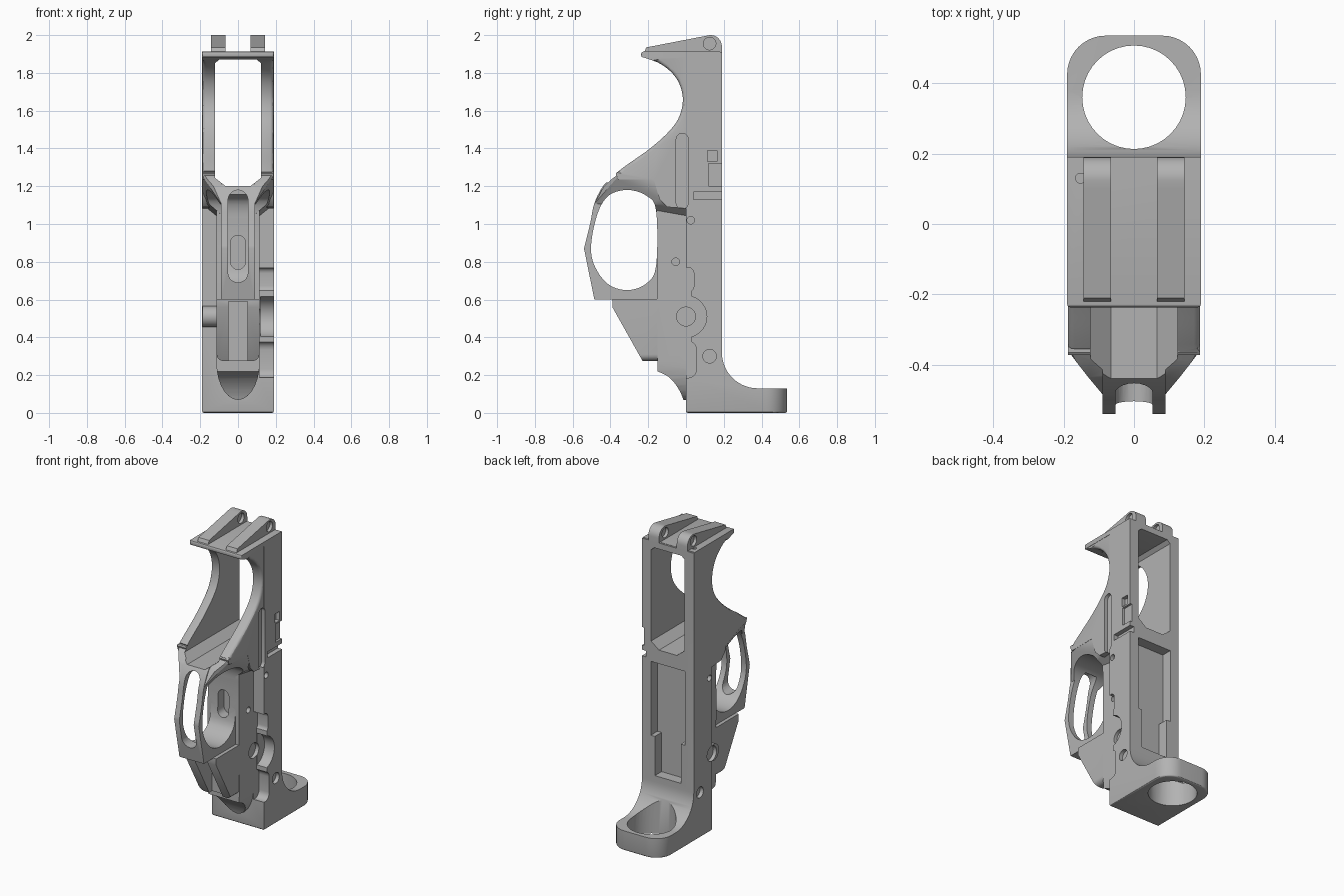
import bpy, bmesh, math
from mathutils import Vector

if "Cube" in bpy.data.objects:
    bpy.data.objects.remove(bpy.data.objects["Cube"])

grey = bpy.data.materials.new("satin grey")
grey.use_nodes = True
colour = (0.45, 0.45, 0.45, 1)
grey.diffuse_color = colour
grey.node_tree.nodes["Principled BSDF"].inputs["Base Color"].default_value = colour


def finish(name, bm):
    bmesh.ops.recalc_face_normals(bm, faces=bm.faces)
    mesh = bpy.data.meshes.new(name)
    bm.to_mesh(mesh)
    bm.free()
    mesh.materials.append(grey)
    obj = bpy.data.objects.new(name, mesh)
    bpy.context.collection.objects.link(obj)
    return obj


def prism(name, profile, x0, x1):
    """Side profile of (y, z) points extruded across x."""
    bm = bmesh.new()
    face = bm.faces.new([bm.verts.new((x0, y, z)) for y, z in profile])
    new = bmesh.ops.extrude_face_region(bm, geom=[face])["geom"]
    bmesh.ops.translate(bm, vec=(x1 - x0, 0, 0),
                        verts=[v for v in new if isinstance(v, bmesh.types.BMVert)])
    return finish(name, bm)


def soften(obj, rule, offset, segments=3):
    """Round the edges whose two end points both pass the rule."""
    bm = bmesh.new()
    bm.from_mesh(obj.data)
    edges = [e for e in bm.edges if rule(e.verts[0].co, e.verts[1].co)]
    bmesh.ops.bevel(bm, geom=edges, offset=offset, segments=segments,
                    profile=0.5, affect='EDGES')
    bm.to_mesh(obj.data)
    bm.free()


def box(name, x0, x1, y0, y1, z0, z1):
    return prism(name, [(y0, z0), (y1, z0), (y1, z1), (y0, z1)], x0, x1)


def hull(name, points):
    bm = bmesh.new()
    for p in points:
        bm.verts.new(p)
    bmesh.ops.convex_hull(bm, input=bm.verts)
    return finish(name, bm)


def rod(name, centre, radius, length, axis):
    bm = bmesh.new()
    turn = Vector(axis).to_track_quat('Z', 'Y').to_matrix().to_4x4()
    turn.translation = centre
    bmesh.ops.create_cone(bm, cap_ends=True, segments=40, radius1=radius,
                          radius2=radius, depth=length, matrix=turn)
    return finish(name, bm)


def arc(cy, cz, r, start, end, n=14):
    angles = [math.radians(start + (end - start) * i / n) for i in range(n + 1)]
    return [(cy + r * math.cos(a), cz + r * math.sin(a)) for a in angles]


def smooth(points, closed=False, steps=5):
    """Curve running through the given points."""
    n = len(points)
    pick = (lambda i: points[i % n]) if closed else (lambda i: points[min(max(i, 0), n - 1)])
    out = []
    for i in range(n if closed else n - 1):
        a, b, c, d = [Vector(pick(i + k)) for k in (-1, 0, 1, 2)]
        for s in range(steps):
            t = s / steps
            out.append(tuple(0.5 * (2 * b + (c - a) * t + (2 * a - 5 * b + 4 * c - d) * t ** 2
                                    + (3 * b - a - 3 * c + d) * t ** 3)))
    return out if closed else out + [points[-1]]


def capsule(c, z0, z1, r):
    return arc(c, z1 - r, r, 0, 180, 10) + arc(c, z0 + r, r, 180, 360, 10)


def front_shape(name, outline, y0, y1):
    """Convex front outline of (x, z) points running along y."""
    return hull(name, [(x, y, z) for y in (y0, y1) for x, z in outline])


def combine(base, tool, operation):
    mod = base.modifiers.new("combine", 'BOOLEAN')
    mod.operation, mod.object, mod.solver = operation, tool, 'EXACT'
    graph = bpy.context.evaluated_depsgraph_get()
    mesh = bpy.data.meshes.new_from_object(base.evaluated_get(graph))
    base.modifiers.clear()
    base.data = mesh
    bpy.data.objects.remove(tool)


# Rear spine with the rounded foot
body = prism("main_body", [(0, 0), (0.535, 0), (0.535, 0.13)]
             + arc(0.38, 0.32, 0.19, 270, 180) + [(0.19, 1.91), (0, 1.91)], -0.19, 0.19)
soften(body, lambda a, b: min(a.y, b.y) > 0.53 and abs(a.x - b.x) < 0.001, 0.11, 10)
soften(body, lambda a, b: max(a.z, b.z) < 0.001, 0.01)

# Front housing with its concave, softened front edge
sweep = smooth([(-0.235, 1.885), (-0.13, 1.845), (-0.05, 1.77), (-0.017, 1.67),
                (-0.035, 1.57), (-0.09, 1.49), (-0.19, 1.4), (-0.31, 1.315), (-0.372, 1.268)])
housing = prism("housing", [(0.03, 1.905), (-0.225, 1.905)] + sweep
                + [(-0.36, 1.235), (-0.17, 1.235), (-0.14, 1.13), (-0.1, 1.09), (0.03, 1.08)],
                -0.188, 0.188)
soften(housing, lambda a, b: abs(a.x - b.x) < 0.001 and max(a.y, b.y) < -0.01
       and 1.28 < min(a.z, b.z) and max(a.z, b.z) < 1.87, 0.018)

# Flare from the housing down into the narrow guard
flare = hull("flare", [(s * x, y, z) for s in (-1, 1) for x, y, z in (
    (0.187, -0.345, 1.275), (0.187, -0.36, 1.25), (0.187, 0.02, 1.25), (0.187, 0.02, 1.1),
    (0.165, -0.39, 1.24), (0.13, -0.435, 1.2), (0.09, -0.483, 1.11), (0.09, 0.02, 1.02))])

guard = prism("guard", smooth([(-0.37, 1.268), (-0.436, 1.205), (-0.485, 1.11), (-0.508, 1.0),
                               (-0.54, 0.87)])
              + [(-0.485, 0.6), (-0.1, 0.6), (-0.1, 1.24)], -0.09, 0.09)

# Narrow front wall ending in a rounded keel
wall = prism("front_wall", smooth([(-0.15, 0.22), (-0.085, 0.185), (-0.03, 0.11), (0.002, 0.015)])
             + [(0.03, 0.015), (0.03, 1.2), (-0.156, 1.2)], -0.115, 0.115)
keel = [(x, 0.27 + 1.75 * z) for x, z in arc(0, 0, 0.115, 180, 360)]
combine(wall, front_shape("keel_outline", keel + [(0.115, 1.3), (-0.115, 1.3)], -0.3, 0.1),
        'INTERSECT')

# Slanted grip block with rounded lower corners
grip = prism("grip_block", [(-0.14, 0.275), (-0.23, 0.275), (-0.39, 0.56),
                            (-0.39, 0.603), (-0.14, 0.603)], -0.113, 0.113)
soften(grip, lambda a, b: max(a.z, b.z) < 0.28 and abs(a.x - b.x) < 0.001, 0.035, 5)

lip = box("lip", -0.19, 0.19, -0.237, 0.18, 1.882, 1.912)
soften(lip, lambda a, b: max(a.y, b.y) < -0.2, 0.01)
boss = rod("side_boss", (-0.145, -0.02, 0.51), 0.055, 0.088, (1, 0, 0))
for part in (housing, flare, guard, wall, grip, lip, boss):
    combine(body, part, 'UNION')

# Large openings
opening = prism("guard_opening", smooth(
    [(-0.31, 1.18), (-0.41, 1.15), (-0.47, 1.05), (-0.503, 0.88), (-0.48, 0.77), (-0.41, 0.68),
     (-0.31, 0.65), (-0.21, 0.685), (-0.158, 0.78), (-0.158, 1.07), (-0.21, 1.15)],
    closed=True), -0.3, 0.3)
guard_slot = front_shape("guard_slot", capsule(0, 0.69, 1.18, 0.053), -0.6, -0.4)
housing_opening = front_shape("housing_opening", [
    (-0.065, 1.2), (0.065, 1.2), (0.123, 1.245), (0.123, 1.85), (0.1, 1.87),
    (-0.1, 1.87), (-0.123, 1.85), (-0.123, 1.245)], -0.6, 0.3)
foot_hole = rod("foot_hole", (0, 0.36, 0.2), 0.147, 0.8, (0, 0, 1))

# Shallow decorative recesses
recesses = [
    box("rear_panel_upper", -0.125, 0.125, 0.12, 0.3, 0.62, 1.11),
    box("rear_panel_lower", -0.095, 0.095, 0.12, 0.3, 0.36, 0.63),
    box("grip_groove", -0.05, 0.05, -0.5, -0.2, 0.2, 0.59),
    front_shape("front_recess", capsule(0, 0.76, 0.94, 0.04), -0.2, -0.09),
    prism("upper_edge_strip", capsule(0.01, 0.64, 0.77, 0.032), 0.115, 0.3),
    box("edge_strip", 0.115, 0.3, -0.01, 0.03, 0.36, 0.72),
    prism("lower_edge_strip", capsule(0.01, 0.185, 0.38, 0.046), 0.115, 0.3),
    rod("round_scallop", (0.218, 0, 0.51), 0.11, 0.2, (1, 0, 0)),
    prism("side_groove", capsule(-0.02, 1.08, 1.48, 0.032), 0.165, 0.3),
    box("upper_notch", 0.165, 0.3, 0.115, 0.165, 1.33, 1.39),
    box("middle_step", 0.175, 0.3, 0.12, 0.3, 1.2, 1.32),
    box("lower_notch", 0.16, 0.3, 0.04, 0.3, 1.13, 1.17),
]
for cutter in [opening, guard_slot, housing_opening, foot_hole] + recesses:
    combine(body, cutter, 'DIFFERENCE')

# Shallow round dimples: half width of the face, y, z, radius
for side in (-1, 1):
    for x, y, z, r in ((0.118 if side > 0 else 0.19, 0, 0.51, 0.05), (0.19, 0.125, 0.3, 0.036),
                       (0.19, 0.025, 1.02, 0.02), (0.115, -0.055, 0.8, 0.02)):
        combine(body, rod("dimple", (side * x, y, z), r, 0.05, (1, 0, 0)), 'DIFFERENCE')
combine(body, rod("top_dimple", (-0.152, 0.13, 1.91), 0.014, 0.03, (0, 0, 1)), 'DIFFERENCE')

# Pair of wedge lugs on the top
lug_profile = ([(-0.225, 1.9), (-0.21, 1.935), (0.1, 1.995)]
               + arc(0.13, 1.94, 0.06, 95, 0, 8) + [(0.19, 1.9)])
lugs = []
for side, label in ((1, "left"), (-1, "right")):
    lug = prism(label + "_lug", lug_profile, *sorted((side * 0.065, side * 0.143)))
    for x in (0.065, 0.143):
        combine(lug, rod("dimple", (side * x, 0.125, 1.955), 0.033, 0.04, (1, 0, 0)), 'DIFFERENCE')
    lugs.append(lug)

# Soft shading on curves, crisp edges elsewhere
bpy.ops.object.select_all(action='DESELECT')
for obj in [body] + lugs:
    obj.select_set(True)
bpy.context.view_layer.objects.active = body
bpy.ops.object.shade_smooth_by_angle(angle=math.radians(30))
